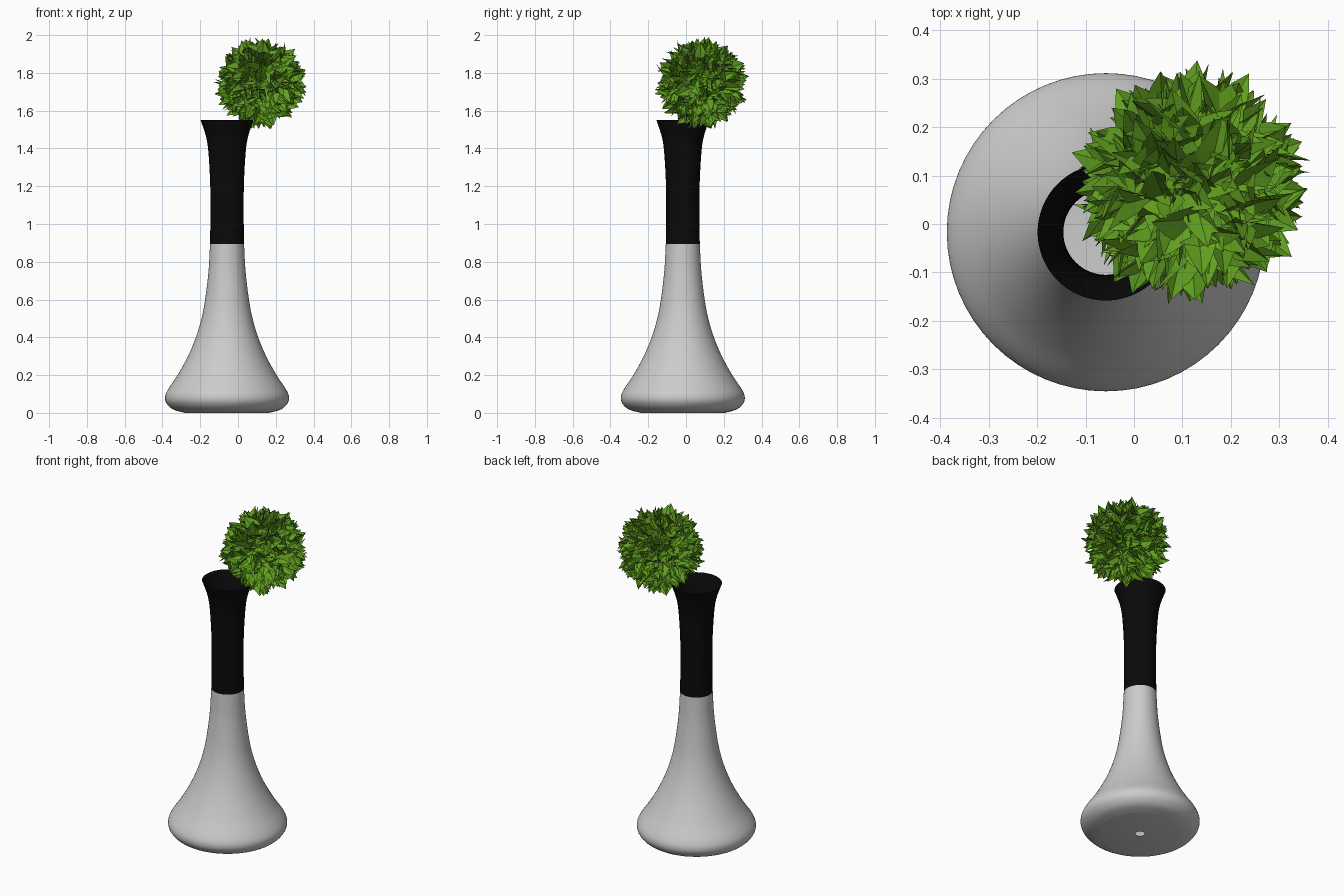
import bpy, bmesh, math, random
from mathutils import Vector

if "Cube" in bpy.data.objects:
    bpy.data.objects.remove(bpy.data.objects["Cube"])

random.seed(4)
VASE = Vector((-0.058, -0.017, 0))
BALL = Vector((0.12, 0.08, 1.745))


def material(name, rgb):
    m = bpy.data.materials.new(name)
    m.diffuse_color = (*rgb, 1)
    m.use_nodes = True
    m.node_tree.nodes["Principled BSDF"].inputs["Base Color"].default_value = m.diffuse_color
    return m


def finish(bm, name, mat=None, loc=(0, 0, 0), angle=40):
    me = bpy.data.meshes.new(name)
    bm.to_mesh(me)
    bm.free()
    ob = bpy.data.objects.new(name, me)
    ob.location = loc
    bpy.context.collection.objects.link(ob)
    if mat:
        me.materials.append(mat)
    bpy.ops.object.select_all(action='DESELECT')
    ob.select_set(True)
    bpy.context.view_layer.objects.active = ob
    bpy.ops.object.shade_smooth_by_angle(angle=math.radians(angle))
    return ob


def smooth_profile(pts, steps=4):
    # Catmull-Rom through the (radius, height) points
    p = [Vector(q) for q in pts]
    p = [2 * p[0] - p[1]] + p + [2 * p[-1] - p[-2]]
    out = []
    for a, b, c, d in zip(p, p[1:], p[2:], p[3:]):
        for k in range(steps):
            t = k / steps
            out.append(0.5 * (2 * b + (c - a) * t + (2 * a - 5 * b + 4 * c - d) * t * t
                              + (3 * b - a - 3 * c + d) * t ** 3))
    return out + [p[-2]]


def lathe(name, prof, mat=None, sides=64):
    bm = bmesh.new()
    rings = [[bm.verts.new((r * math.cos(2 * math.pi * i / sides),
                            r * math.sin(2 * math.pi * i / sides), z))
              for i in range(sides)] for r, z in prof]
    for lo, hi in zip(rings, rings[1:]):
        for i in range(sides):
            j = (i + 1) % sides
            bm.faces.new((lo[i], lo[j], hi[j], hi[i]))
    return finish(bm, name, mat, VASE)


# Vase body, with a small drain hole in the flat base
body = smooth_profile([(0.222, 0), (0.285, 0.018), (0.32, 0.05), (0.328, 0.085), (0.312, 0.125),
                       (0.262, 0.2), (0.207, 0.3), (0.165, 0.4), (0.135, 0.5), (0.116, 0.6),
                       (0.098, 0.75), (0.09, 0.895)])
lathe("vase_body", [Vector((0.025, 0))] + body)

# Black neck with flared rim
neck = smooth_profile([(0.09, 0.895), (0.088, 1.05), (0.089, 1.2), (0.095, 1.33), (0.103, 1.42),
                       (0.116, 1.48), (0.133, 1.53), (0.139, 1.548), (0.141, 1.55)])
lathe("vase_neck", neck, material("black", (0.003, 0.003, 0.003)))

# Ball of pointed, folded leaves radiating from the centre
LEAF = [(0, 0.12), (0.22, 0.62), (0.45, 1.0), (0.72, 0.62), (1, 0)]
bm = bmesh.new()
count = 560
for n in range(count):
    z = 1 - 2 * (n + 0.5) / count
    a = n * math.pi * (3 - math.sqrt(5))
    s = math.sqrt(1 - z * z)
    out = Vector((s * math.cos(a), s * math.sin(a), z))
    rnd = Vector([random.gauss(0, 1) for _ in range(3)])
    tang = (rnd - out * rnd.dot(out)).normalized()
    tilt = math.radians(random.uniform(15, 65))
    along = out * math.cos(tilt) + tang * math.sin(tilt)
    up = out * math.sin(tilt) - tang * math.cos(tilt)
    side = along.cross(up)
    base = out * random.uniform(0.09, 0.155)
    length = random.uniform(0.11, 0.15)
    half = length * random.uniform(0.23, 0.31)
    curl = random.uniform(-0.12, 0.25) * length
    # keep the tip inside the ball
    tip = (base + along * length + up * curl).length
    base -= out * max(0, tip - random.uniform(0.225, 0.262))
    rows = []
    for t, w in LEAF:
        mid = base + along * (length * t) + up * (curl * t * t)
        lift = up * (0.4 * half * w)
        offs = [Vector()] if w == 0 else [-side * half * w + lift, Vector(), side * half * w + lift]
        rows.append([bm.verts.new(mid + o) for o in offs])
    for r, q in zip(rows, rows[1:]):
        for k in (0, 1):
            bm.faces.new((r[k], r[k + 1], q[k + 1], q[k]) if len(q) == 3 else (r[k], r[k + 1], q[0]))
finish(bm, "leaf_ball", material("leaf_green", (0.12, 0.35, 0.014)), BALL, 30)
